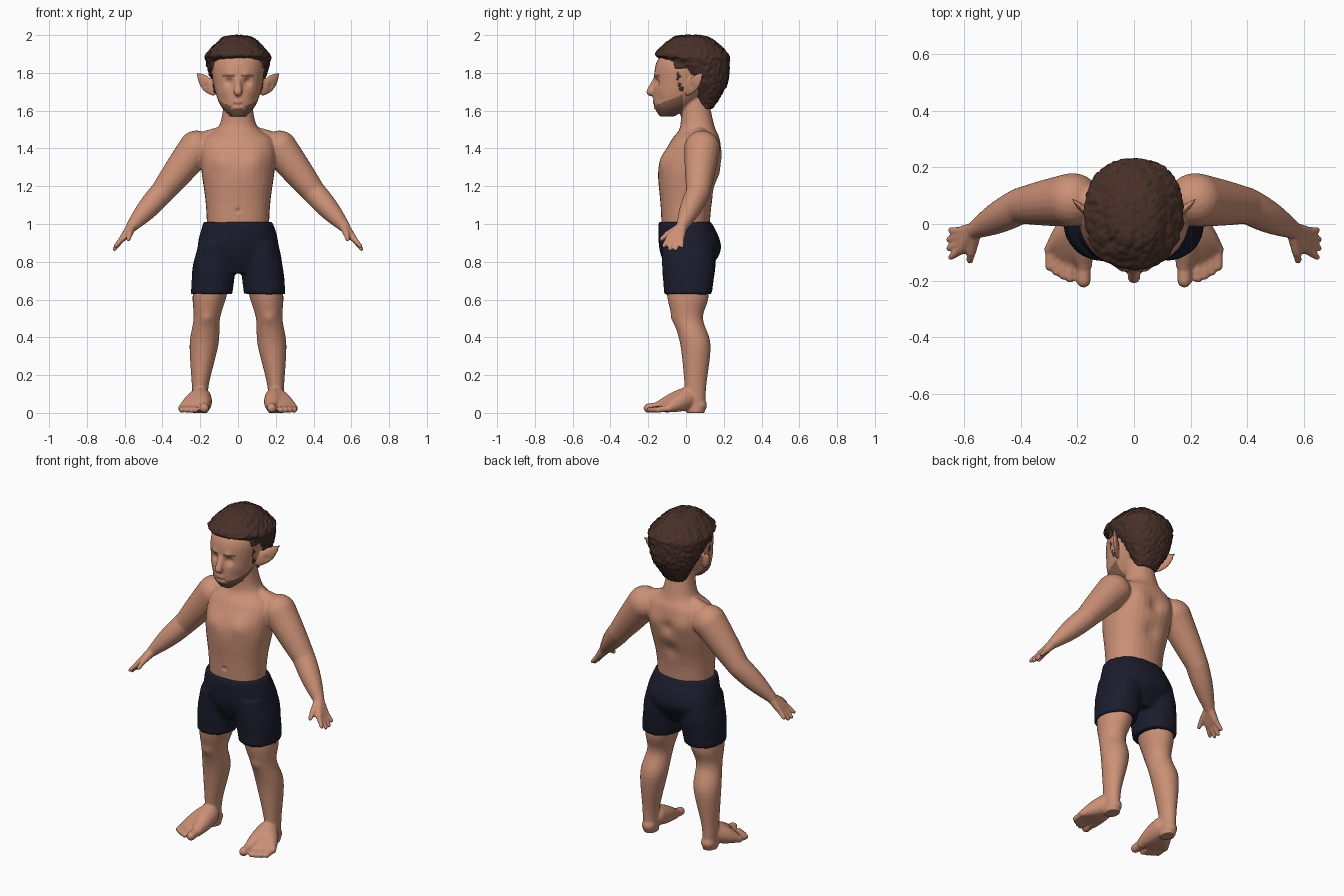
import bpy
import bmesh
import math
from mathutils import Matrix, Vector, noise

default_cube = bpy.data.objects.get("Cube")
if default_cube:
    bpy.data.objects.remove(default_cube, do_unlink=True)


def material(name, red, green, blue):
    mat = bpy.data.materials.new(name)
    mat.use_nodes = True
    colour = (red, green, blue, 1)
    mat.diffuse_color = colour
    shader = mat.node_tree.nodes["Principled BSDF"]
    shader.inputs["Base Color"].default_value = colour
    shader.inputs["Roughness"].default_value = 0.8
    return mat


skin = material("warm skin", 0.6, 0.28, 0.18)
stubble = material("beard stubble", 0.24, 0.12, 0.08)
hair_brown = material("dark brown hair", 0.065, 0.03, 0.022)
navy = material("navy cloth", 0.011, 0.012, 0.026)


def spline(stations, steps=6):
    """Smoothly interpolate between the given cross-sections."""
    padded = [stations[0], *stations, stations[-1]]
    result = []
    for before, start, end, after in zip(padded, padded[1:], padded[2:], padded[3:]):
        for step in range(steps):
            t = step / steps
            result.append([
                b + t / 2 * (c - a + t * (2 * a - 5 * b + 4 * c - d + t * (3 * (b - c) + d - a)))
                for a, b, c, d in zip(before, start, end, after)])
    return result + [stations[-1]]


def skin_rings(bm, rings):
    """Join rings of points into a closed tube."""
    loops = [[bm.verts.new(point) for point in ring] for ring in rings]
    for lower, upper in zip(loops, loops[1:]):
        for k in range(len(lower)):
            bm.faces.new((lower[k - 1], lower[k], upper[k], upper[k - 1]))
    bm.faces.new(loops[0])
    bm.faces.new(loops[-1])


def circle(sides):
    for k in range(sides):
        angle = math.tau * k / sides
        yield math.cos(angle), math.sin(angle)


def stack(bm, stations, squareness=2.2):
    """Level cross-sections: x, y, z, half width, half depth."""
    def rounded(value):
        return math.copysign(abs(value) ** (2 / squareness), value)
    skin_rings(bm, [[(x + width * rounded(c), y + depth * rounded(s), z) for c, s in circle(32)]
                    for x, y, z, width, depth in spline(stations)])


def ball(bm, centre, radius):
    bmesh.ops.create_uvsphere(bm, u_segments=20, v_segments=12, radius=radius,
                              matrix=Matrix.Translation(centre))


def limb(bm, start, end, start_radius, end_radius, bulge=0, flat=None, steps=12):
    """Tapered tube between two joints, with round ends unless it is flattened."""
    start, end = Vector(start), Vector(end)
    along = (end - start).normalized()
    u = along.orthogonal().normalized()
    v = along.cross(u)
    rings = []
    for step in range(steps + 1):
        t = step / steps
        radius = start_radius + (end_radius - start_radius) * t + bulge * math.sin(math.pi * t)
        offsets = [(u * c + v * s) * radius for c, s in circle(20)]
        if flat:
            squash = Vector(flat).normalized()
            offsets = [o - squash * o.dot(squash) * 0.65 for o in offsets]
        rings.append([start.lerp(end, t) + o for o in offsets])
    skin_rings(bm, rings)
    if not flat:
        ball(bm, start, start_radius)
        ball(bm, end, end_radius)


def mirror(bm):
    """Copy everything built so far to the other side."""
    copy = bmesh.ops.duplicate(bm, geom=bm.verts[:] + bm.edges[:] + bm.faces[:])
    for item in copy["geom"]:
        if isinstance(item, bmesh.types.BMVert):
            item.co.x = -item.co.x


def fuse(name, bm, mats, voxel, rounds):
    """Merge overlapping parts into one smooth surface."""
    bmesh.ops.recalc_face_normals(bm, faces=bm.faces)
    mesh = bpy.data.meshes.new(name)
    bm.to_mesh(mesh)
    bm.free()
    obj = bpy.data.objects.new(name, mesh)
    bpy.context.collection.objects.link(obj)
    remesh = obj.modifiers.new("merge", 'REMESH')
    remesh.mode = 'VOXEL'
    remesh.voxel_size = voxel
    relax = obj.modifiers.new("relax", 'SMOOTH')
    relax.iterations = rounds
    graph = bpy.context.evaluated_depsgraph_get()
    merged = bpy.data.meshes.new_from_object(obj.evaluated_get(graph))
    obj.modifiers.clear()
    obj.data = merged
    merged.materials.clear()
    for mat in mats:
        merged.materials.append(mat)
    merged.shade_smooth()
    return obj


body = bmesh.new()
# Arms
neck_root, shoulder, elbow = (.08, .07, 1.48), (.22, .085, 1.4), (.4, .065, 1.17)
wrist, thumb_joint = (.56, -.02, .99), (.575, -.1, .945)
limb(body, neck_root, shoulder, .04, .08)
limb(body, shoulder, elbow, .095, .064, bulge=.002)
limb(body, elbow, wrist, .064, .032, bulge=.008)
# Hands: each finger fans out from the wrist
for spread in (-1.5, -.5, .5, 1.5):
    knuckle = (.61, -.058 + .022 * spread, .925)
    tip = (.655 - .003 * spread ** 2, -.07 + .032 * spread, .865 + .008 * spread ** 2)
    limb(body, wrist, knuckle, .028, .018)
    limb(body, knuckle, tip, .016, .011)
limb(body, wrist, thumb_joint, .024, .017)
limb(body, thumb_joint, (.58, -.13, .92), .016, .012)
# Legs
stack(body, [(.2, .05, 0, .04, .05), (.2, .05, .14, .044, .057), (.18, .05, .36, .076, .08),
             (.165, .01, .5, .07, .08), (.15, .01, .62, .09, .11), (.12, 0, .8, .1, .11)], squareness=2)
# Feet: each toe fans out from the instep, with a gap beside the big toe
instep, heel = (.2, 0, .075), (.2, .07, .04)
ball(body, heel, .041)
for place in (0, 2, 3, 4, 5):
    size = .016 if place else .025
    toe = Vector((.178 + .024 * place, -.2 + .002 * place ** 2, size))
    toe_root = toe + Vector((0, .06, .008))
    limb(body, instep, toe_root, .06, size * 1.25, bulge=.006)
    limb(body, toe_root, toe, size, size)
# Pointed ears
limb(body, (.12, 0, 1.69), (.22, .09, 1.8), .02, .004, bulge=.028, flat=(.6, -.75, 0))
mirror(body)
# Torso and neck
stack(body, [(0, 0, .85, .16, .12), (0, 0, 1.1, .17, .135), (0, .02, 1.3, .195, .165),
             (0, .05, 1.44, .19, .13), (0, .06, 1.52, .1, .09), (0, .04, 1.68, .07, .075)])
# Head and nose
stack(body, [(0, -.1, 1.57, .04, .04), (0, -.07, 1.63, .095, .1), (0, -.01, 1.74, .13, .16),
             (0, .03, 1.86, .14, .185), (0, .03, 1.97, .07, .1)])
limb(body, (0, -.155, 1.78), (0, -.187, 1.7), .013, .023)
figure = fuse("body", body, [skin, stubble], .0068, 3)

# Anatomy: place, radius and push along y, the same on both sides
details = {
    "eye socket": (.048, -.16, 1.752, .022, .02),
    "eyeball": (.048, -.145, 1.75, .012, -.009),
    "brow ridge": (.045, -.165, 1.787, .018, -.008),
    "mouth line": (.014, -.17, 1.63, .009, .007),
    "upper lip": (.01, -.17, 1.645, .011, -.006),
    "lower lip": (.01, -.17, 1.615, .011, -.007),
    "cheek hollow": (.075, -.13, 1.66, .03, .008),
    "ear hollow": (.17, .03, 1.73, .016, .006),
    "chest muscle": (.09, -.11, 1.34, .055, -.014),
    "navel": (0, -.135, 1.07, .011, .01),
    "upper spine": (0, .19, 1.34, .04, -.014),
    "lower spine": (0, .15, 1.2, .05, -.014),
    "shoulder blade": (.11, .18, 1.37, .06, .014),
    "kneecap": (.165, -.07, .5, .03, -.008),
}
for vert in figure.data.vertices:
    co = vert.co
    push = 0
    for x, y, z, radius, amount in details.values():
        if abs(co.z - z) < 3 * radius:
            distance = (abs(co.x) - x) ** 2 + (co.y - y) ** 2 + (co.z - z) ** 2
            push += amount * math.exp(-distance / radius ** 2)
    co.y += push
    co.z = max(co.z, 0)

# Short beard along the jaw, and eyebrows
for face in figure.data.polygons:
    centre = face.center
    across = abs(centre.x)
    lips = across < .035 and centre.z > 1.607
    jaw = 1.567 < centre.z < 1.69 + .38 * centre.y and centre.y < -.015 and across < .13
    brow = centre.y < -.1 and .02 < across < .085 and abs(centre.z - 1.783) < .006
    face.material_index = int((jaw and not lips) or brow)

# Shorts
cloth = bmesh.new()
stack(cloth, [(.14, .01, .63, .11, .126), (.126, .015, .78, .112, .14), (.11, .01, .9, .1, .14)])
mirror(cloth)
stack(cloth, [(0, .01, .74, .12, .1), (0, .022, .87, .21, .164), (0, -.005, 1.01, .183, .14)])
shorts = fuse("shorts", cloth, [navy], .01, 4)
for vert in shorts.data.vertices:
    folds = noise.noise(vert.co * 12)
    vert.co += vert.normal * folds * .004

# Sideburns and hair cap
locks = bmesh.new()
limb(locks, (.13, -.03, 1.85), (.122, -.025, 1.7), .038, .014, flat=(1, 0, 0))
mirror(locks)
stack(locks, [(0, .11, 1.61, .06, .03), (0, .11, 1.74, .132, .108), (0, .06, 1.86, .17, .17),
              (0, .03, 1.9, .168, .194), (0, .03, 1.98, .09, .11), (0, .03, 2, .03, .04)])
hair = fuse("hair", locks, [hair_brown], .0075, 2)
# Swirl of short strands around the crown
for vert in hair.data.vertices:
    p = vert.co
    turn = math.atan2(p.x, p.y - .1) + p.z * 3
    strand = noise.noise(Vector((math.cos(turn) * 9, math.sin(turn) * 9, p.z * 45)))
    speckle = noise.noise(p * 70)
    vert.co += vert.normal * (.007 * strand + .004 * speckle)
